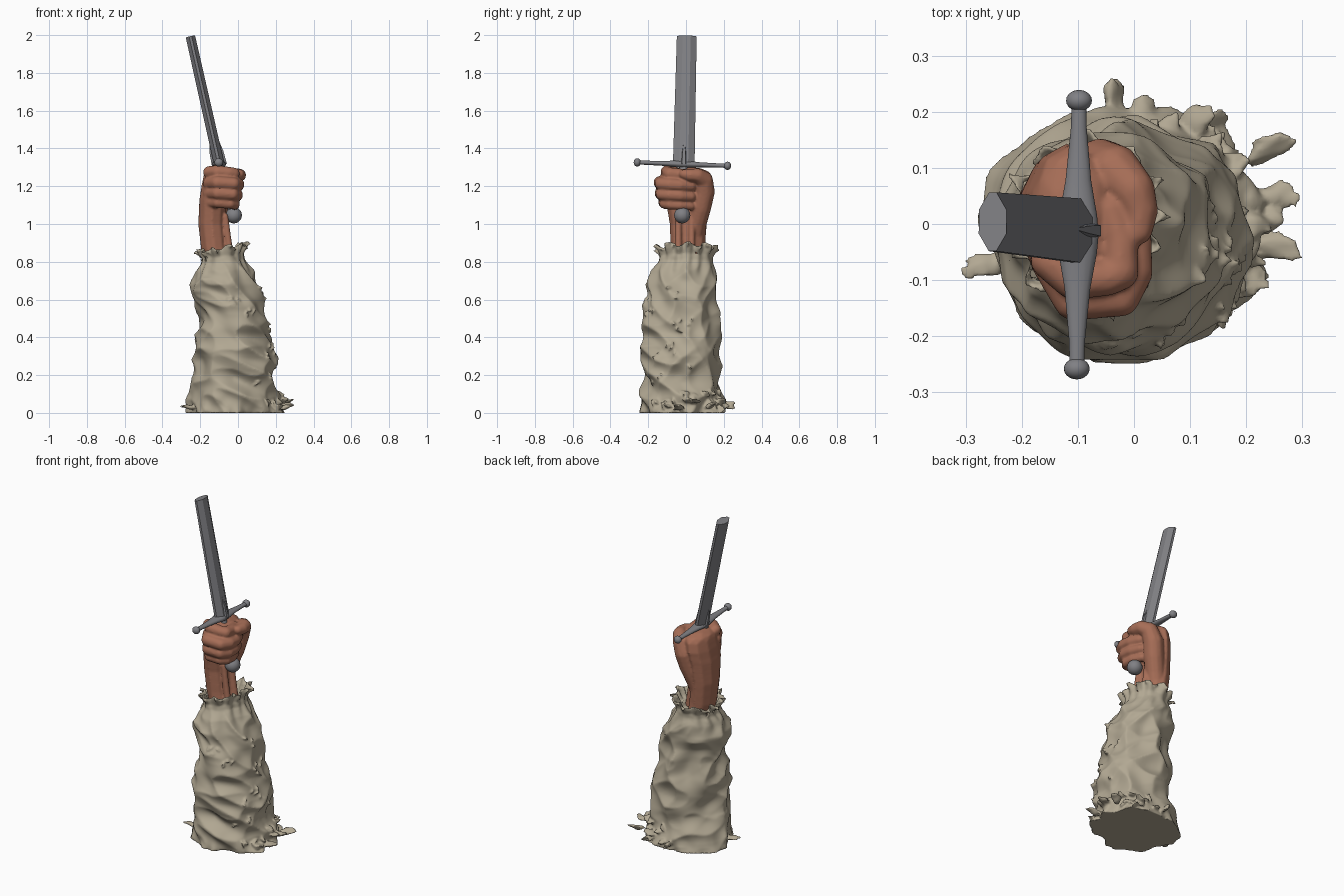
import bpy, bmesh, math, random
from mathutils import Vector, Matrix, noise

if "Cube" in bpy.data.objects:
    bpy.data.objects.remove(bpy.data.objects["Cube"])

random.seed(7)


def material(name, rgb):
    m = bpy.data.materials.new(name)
    m.diffuse_color = (*rgb, 1)
    m.use_nodes = True
    m.node_tree.nodes["Principled BSDF"].inputs["Base Color"].default_value = m.diffuse_color
    return m


CLOTH = material("worn linen", (0.445, 0.392, 0.292))
SKIN = material("warm skin", (0.385, 0.155, 0.095))
STEEL = material("grey steel", (0.216, 0.216, 0.231))


def make(name, bm, mat, angle=None):
    bmesh.ops.recalc_face_normals(bm, faces=bm.faces)
    me = bpy.data.meshes.new(name)
    bm.to_mesh(me)
    bm.free()
    me.materials.append(mat)
    ob = bpy.data.objects.new(name, me)
    bpy.context.collection.objects.link(ob)
    bpy.ops.object.select_all(action='DESELECT')
    bpy.context.view_layer.objects.active = ob
    ob.select_set(True)
    if angle:
        bpy.ops.object.shade_smooth_by_angle(angle=math.radians(angle))
    return ob


def fuse(ob, voxel, rounds):
    """Merge overlapping lumps into one soft skin."""
    rm = ob.modifiers.new("fuse", 'REMESH')
    rm.mode = 'VOXEL'
    rm.voxel_size = voxel
    rm.use_smooth_shade = True
    sm = ob.modifiers.new("soften", 'SMOOTH')
    sm.iterations = rounds


def loft(bm, rings):
    """Join rings of points with quads and close both ends."""
    vs = [[bm.verts.new(p) for p in r] for r in rings]
    n = len(vs[0])
    for a, b in zip(vs, vs[1:]):
        for i in range(n):
            j = (i + 1) % n
            bm.faces.new((a[i], a[j], b[j], b[i]))
    bm.faces.new(vs[0][::-1])
    bm.faces.new(vs[-1])


def ball(bm, p, r, sub=2):
    m = Matrix.Translation(p) @ Matrix.Diagonal((*r, 1))
    return bmesh.ops.create_icosphere(bm, subdivisions=sub, radius=1, matrix=m)["verts"]


def chain(bm, pts, steps=8):
    """Overlapping ellipsoids along a path of (x, y, z, rx, ry, rz) or (x, y, z, r)."""
    pts = [Vector(p if len(p) == 6 else (*p, p[3], p[3])) for p in pts]
    for a, b in zip(pts, pts[1:]):
        for k in range(steps + 1):
            q = a.lerp(b, k / steps)
            ball(bm, q[:3], q[3:])


# ---------- sword blade: eight-sided, slightly tapered, cut-off tip ----------
base, tip = Vector((-0.098, -0.012, 1.31)), Vector((-0.252, 0.004, 1.993))
axis = (tip - base).normalized()
v = Vector((0, 1, 0))
u = v.cross(axis).normalized()
v = axis.cross(u)
half = [(0.026, -0.022), (0.026, 0.022), (0.007, 0.054)]
section = half + [(-0.007, 0.054), (-0.026, 0.022), (-0.026, -0.022), (-0.007, -0.054), (0.007, -0.054)]
bm = bmesh.new()
loft(bm, [[p + u * x * s + v * y * s for x, y in section] for p, s in ((base, 1.06), (tip, 0.97))])
make("blade", bm, STEEL)

# ribs at the root of the blade, one on each face
bm = bmesh.new()
for side in (1, -1):
    rings = []
    for d, w, h in ((0, 0.016, 0.04), (0.07, 0.012, 0.037), (0.13, 0.003, 0.026)):
        c = base + axis * d
        rings.append([c + u * side * x + v * y for x, y in ((0.015, -w), (h, -w * 0.6), (h, w * 0.6), (0.015, w))])
    loft(bm, rings)
make("blade_ribs", bm, STEEL)

# ---------- crossguard with round ends ----------
bm = bmesh.new()
e0, e1 = Vector((-0.102, -0.258, 1.326)), Vector((-0.098, 0.22, 1.308))
rings = []
for t, rx, rz in ((0, .013, .011), (.1, .014, .011), (.3, .023, .013), (.43, .034, .018),
                  (.5, .037, .022), (.57, .034, .018), (.7, .023, .013), (.9, .014, .011), (1, .013, .011)):
    c = e0.lerp(e1, t)
    rings.append([c + Vector((rx * math.cos(a), 0, rz * math.sin(a)))
                  for a in (k * math.tau / 16 for k in range(16))])
loft(bm, rings)
for e in (e0, e1):
    ball(bm, e, (0.023, 0.019, 0.022), 3)
make("crossguard", bm, STEEL, 40)

# ---------- grip and pommel ----------
bm = bmesh.new()
pommel = Vector((-0.022, -0.02, 1.046))
loft(bm, [[pommel.lerp(base, t) + Vector((0.024 * math.cos(a), 0.024 * math.sin(a), 0))
           for a in (k * math.tau / 16 for k in range(16))] for t in (0, 0.5, 1)])
ball(bm, pommel, (0.043, 0.043, 0.043), 3)
make("grip_and_pommel", bm, STEEL, 40)

# ---------- hand: ellipsoid chains fused by a remesh ----------
bm = bmesh.new()
# wrist and palm
chain(bm, [(-0.1, 0.01, 0.76, 0.068, 0.09, 0.05), (-0.125, 0.01, 0.87, 0.074, 0.092, 0.05),
           (-0.138, 0.012, 1.0, 0.076, 0.1, 0.05), (-0.133, 0.01, 1.12, 0.076, 0.118, 0.05),
           (-0.12, 0.012, 1.2, 0.077, 0.132, 0.05), (-0.112, 0.015, 1.253, 0.074, 0.125, 0.05)], 12)
# wrist tendons
for y in (-0.04, 0.03):
    chain(bm, [(-0.068, y, 1.04, 0.018), (-0.055, y, 0.94, 0.018), (-0.036, y, 0.8, 0.02)], 14)
# four fingers curled round the grip, top to bottom
for z, r, out, yk in ((1.27, .034, -.012, -.1), (1.213, .035, .012, -.136),
                      (1.157, .033, .006, -.133), (1.107, .028, -.006, -.118)):
    chain(bm, [(-0.152, -0.065, z + 0.004, r), (-0.108, yk, z + 0.006, r * 1.06),
               (-0.035 + out, yk + 0.004, z, r * 0.98), (-0.012 + out, -0.085, z - 0.004, r),
               (-0.012 + out, -0.03, z - 0.008, r * 0.95), (-0.03 + out, 0.025, z - 0.012, r * 0.85)])
# thumb with its heel, folded over the top finger
chain(bm, [(-0.128, 0.035, 0.93, 0.06), (-0.105, 0.055, 1.01, 0.058), (-0.078, 0.078, 1.09, 0.058),
           (-0.06, 0.096, 1.17, 0.058), (-0.035, 0.095, 1.232, 0.049), (-0.002, 0.062, 1.256, 0.04),
           (0.01, 0.025, 1.258, 0.034), (0.008, -0.012, 1.264, 0.026)])
fuse(make("hand", bm, SKIN), 0.006, 6)

# ---------- sleeve: lofted outline with crumpled folds ----------
# height, left, right, front, back extents
OUTLINE = [(0, -.265, .215, -.235, .205), (.05, -.262, .21, -.235, .2), (.12, -.245, .2, -.235, .19),
           (.2, -.222, .195, -.235, .18), (.3, -.23, .195, -.24, .172), (.42, -.212, .155, -.23, .172),
           (.52, -.205, .14, -.225, .165), (.6, -.218, .13, -.207, .157), (.68, -.242, .105, -.197, .157),
           (.755, -.217, .07, -.175, .147), (.8, -.192, .035, -.145, .14), (.83, -.192, .028, -.14, .14),
           (.855, -.208, .04, -.15, .152), (.88, -.212, .045, -.155, .158)]


def sleeve_point(a, z):
    for lo, hi in zip(OUTLINE, OUTLINE[1:]):
        if z <= hi[0] + 1e-6:
            break
    t = min(1, max(0, (z - lo[0]) / (hi[0] - lo[0])))
    x0, x1, y0, y1 = (p + (q - p) * t for p, q in zip(lo[1:], hi[1:]))
    c, s = math.cos(a), math.sin(a)
    # broad diagonal folds with sharp valleys
    n1 = noise.noise((c * 0.9, s * 0.9, z * 6 + 0.8 * math.sin(a + 0.6)))
    n2 = noise.noise((c * 1.2 + 5, s * 1.2, z * 9 - 1.0 * math.sin(a - 0.5)))
    calm = min(1, max(0, (0.83 - z) / 0.12))
    d = calm * (0.036 * (0.42 - 1.8 * abs(n1)) + 0.02 * (0.35 - 1.6 * abs(n2)))
    # gathers below the cuff and ruffles on it
    pleat = math.sin(13 * a + 2 * math.sin(2 * a))
    d += 0.005 * pleat * max(0, 1 - abs(z - 0.79) / 0.09)
    lip = max(0, (z - 0.82) / 0.06)
    d += lip * (0.016 * pleat + 0.012 * noise.noise((c * 5, s * 5, z * 9)))
    # ragged foot, spreading to the right and back
    hem = max(0, 1 - z / 0.12)
    d += hem * (0.025 * noise.noise((c * 4 + 2, s * 4, z * 10)) + 0.04 * max(0, math.cos(a - 0.35)) ** 3)
    tilt = 0.02 * c * max(0, (z - 0.7) / 0.18)
    return Vector(((x0 + x1) / 2 + c * ((x1 - x0) / 2 + d),
                   (y0 + y1) / 2 + s * ((y1 - y0) / 2 + d),
                   z + tilt + lip * 0.012 * math.sin(9 * a + 1)))


bm = bmesh.new()
N, M = 144, 120
rings = [[sleeve_point(k * math.tau / N, 0.88 * i / M) for k in range(N)] for i in range(M + 1)]
# cuff turns inward to the wrist
mx = -0.09
for k, drop in ((0.93, 0.004), (0.84, 0.03), (0.74, 0.06)):
    rings.append([Vector((mx + (p.x - mx) * k, p.y * k, p.z - drop)) for p in rings[M]])
loft(bm, rings)


# ---------- torn scraps, fused into the sleeve ----------
def scrap(p, out, size, length):
    """Crumpled flat lump pointing along out."""
    out = Vector(out).normalized()
    rot = out.to_track_quat('X', 'Z').to_matrix() @ Matrix.Rotation(random.uniform(-1.2, 1.2), 3, 'X')
    seed = Vector((random.random() * 50, 0, 0))
    for vert in ball(bm, (0, 0, 0), (1, 1, 1), 3):
        q = vert.co.copy()
        f = 1 + 0.7 * noise.noise(q * 1.3 + seed)
        q = Vector((q.x * length * f, q.y * size * f, q.z * size * 0.45))
        q.z += size * 0.5 * noise.noise(q * 25 + seed)
        vert.co = rot @ q + p
        vert.co.z = max(0.0, vert.co.z)


# ragged foot, mostly right and back
for k in range(20):
    a, z = random.uniform(-0.8, 1.7), random.uniform(0.01, 0.11)
    size = random.uniform(0.016, 0.026)
    scrap(sleeve_point(a, z), (math.cos(a), math.sin(a), random.uniform(-0.8, 0.3)), size, size * 1.3)
# tears on the front and right: angle, height
for a, z in ((-1.5, .61), (-1.35, .6), (-1.1, .54), (-.9, .55), (-.45, .66), (-.2, .62), (.3, .48),
             (-.1, .48), (0, .44), (-.3, .37), (-.15, .33), (-.6, .3), (-.9, .16), (-.5, .2), (.2, .25)):
    for j in range(2):
        b = a + random.uniform(-0.1, 0.1)
        scrap(sleeve_point(b, z + random.uniform(-.015, .015)),
              (math.cos(b), math.sin(b), random.uniform(-1, 0.4)), 0.012, 0.017)
# long tatters at the foot
for x, y, z in ((.24, .135, .04), (-.265, -.075, .03), (-.035, .225, .04), (.25, -.04, .03),
                (.25, .05, .06), (.11, .18, .06), (.2, -.09, .03)):
    scrap(Vector((x, y, z)), (x, y, 0.05), 0.025, 0.042)
# frayed bits along the cuff
for k in range(14):
    a = k * math.tau / 14 + random.uniform(-0.15, 0.15)
    scrap(sleeve_point(a, 0.865), (math.cos(a), math.sin(a), random.uniform(-0.6, 0.5)), 0.011, 0.018)
fuse(make("sleeve", bm, CLOTH), 0.006, 2)
